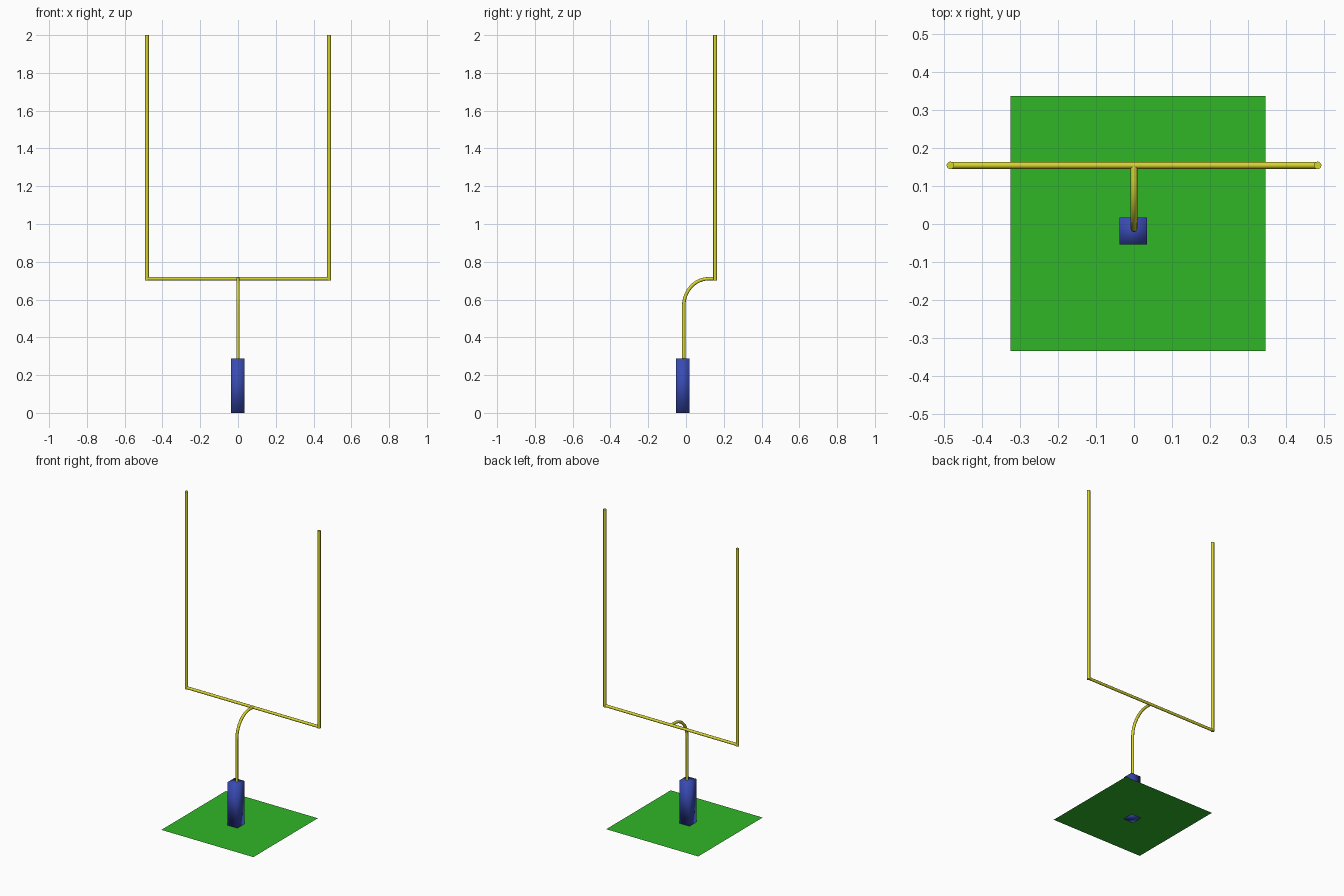
import bpy, math

if "Cube" in bpy.data.objects:
    bpy.data.objects.remove(bpy.data.objects["Cube"])

def material(name, rgb):
    m = bpy.data.materials.new(name)
    m.diffuse_color = (*rgb, 1)
    m.use_nodes = True
    m.node_tree.nodes["Principled BSDF"].inputs["Base Color"].default_value = m.diffuse_color
    return m

YELLOW = material("yellow_paint", (0.68, 0.66, 0.03))
BLUE = material("blue_padding", (0.04, 0.07, 0.45))
GREEN = material("grass_green", (0.03, 0.47, 0.02))

def pipe(name, pts, radius):
    """Round tube swept along a list of points, capped and converted to mesh."""
    cu = bpy.data.curves.new(name, 'CURVE')
    cu.dimensions = '3D'
    cu.bevel_depth = radius
    cu.bevel_resolution = 4
    cu.use_fill_caps = True
    sp = cu.splines.new('POLY')
    sp.points.add(len(pts) - 1)
    for p, co in zip(sp.points, pts):
        p.co = (*co, 1)
    ob = bpy.data.objects.new(name, cu)
    bpy.context.collection.objects.link(ob)
    bpy.ops.object.select_all(action='DESELECT')
    bpy.context.view_layer.objects.active = ob
    ob.select_set(True)
    bpy.ops.object.convert(target='MESH')
    ob = bpy.context.object
    ob.data.materials.clear()
    ob.data.materials.append(YELLOW)
    bpy.ops.object.shade_smooth_by_angle(angle=math.radians(40))
    return ob

# Dimensions shared by the frame
BAR_Y, BAR_Z, HALF = 0.154, 0.71, 0.482

# Turf square
bpy.ops.mesh.primitive_plane_add(size=0.669, location=(0.0105, 0.0015, 0.003))
turf = bpy.context.object
turf.name = "turf"
turf.data.materials.append(GREEN)

# Padded base
bpy.ops.mesh.primitive_cube_add(size=1, location=(-0.002, -0.018, 0.1435))
pad = bpy.context.object
pad.name = "base_pad"
pad.scale = (0.071, 0.071, 0.287)
bpy.ops.object.transform_apply(location=False, rotation=False, scale=True)
pad.data.materials.append(BLUE)
bpy.ops.object.shade_smooth()

# Gooseneck support: vertical post, quarter bend, short arm to the crossbar
post_y, bend_z, bend_w = -0.012, 0.565, 0.13
path = [(0, post_y, 0.02)]
for i in range(13):
    a = math.pi / 2 * i / 12
    path.append((0, post_y + bend_w * (1 - math.cos(a)),
                 bend_z + (BAR_Z - bend_z) * math.sin(a)))
path.append((0, BAR_Y, BAR_Z))
pipe("gooseneck_post", path, 0.009)

# Crossbar and uprights
pipe("crossbar", [(-HALF, BAR_Y, BAR_Z), (HALF, BAR_Y, BAR_Z)], 0.009)
for side, name in ((-1, "left_upright"), (1, "right_upright")):
    pipe(name, [(side * HALF, BAR_Y, BAR_Z - 0.008), (side * HALF, BAR_Y, 2.0)], 0.01)
